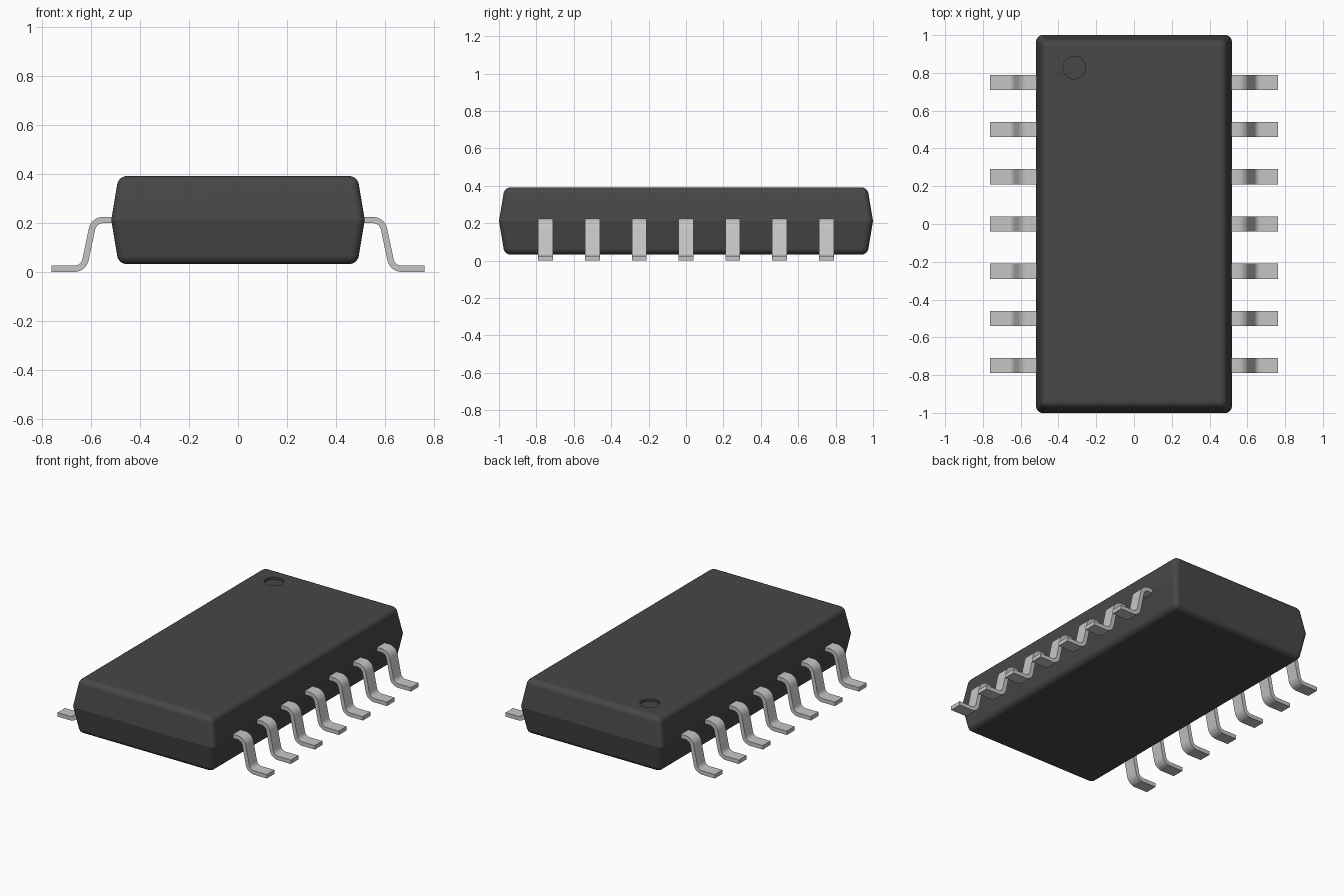
import bpy, bmesh, math
from mathutils import Vector

cube = bpy.data.objects.get("Cube")
if cube:
    bpy.data.objects.remove(cube, do_unlink=True)


def material(name, rgb, rough):
    m = bpy.data.materials.new(name)
    m.use_nodes = True
    m.diffuse_color = (*rgb, 1)
    bsdf = next(n for n in m.node_tree.nodes if n.type == 'BSDF_PRINCIPLED')
    bsdf.inputs["Base Color"].default_value = (*rgb, 1)
    bsdf.inputs["Roughness"].default_value = rough
    return m


def add_object(name, bm, mat):
    bmesh.ops.recalc_face_normals(bm, faces=bm.faces)
    me = bpy.data.meshes.new(name)
    bm.to_mesh(me)
    bm.free()
    me.materials.append(mat)
    ob = bpy.data.objects.new(name, me)
    bpy.context.collection.objects.link(ob)
    return ob


def activate(ob):
    bpy.ops.object.select_all(action='DESELECT')
    ob.select_set(True)
    bpy.context.view_layer.objects.active = ob


def smooth(ob):
    activate(ob)
    bpy.ops.object.shade_smooth_by_angle(angle=math.radians(15))


def loft(rings):
    """Skin a list of four-point rings and cap both ends."""
    bm = bmesh.new()
    vs = [[bm.verts.new(p) for p in ring] for ring in rings]
    for a, b in zip(vs, vs[1:]):
        for i in range(4):
            j = (i + 1) % 4
            bm.faces.new((a[i], a[j], b[j], b[i]))
    bm.faces.new(vs[0])
    bm.faces.new(vs[-1])
    return bm


black = material("black_plastic", (0.063, 0.063, 0.063), 0.7)
metal = material("tinned_metal", (0.56, 0.56, 0.56), 0.5)

# Body: widest at mid height, tapering to top and bottom, rounded edges
Z_MID, Z_TOP, Z_BOTTOM = 0.212, 0.392, 0.032
rings = []
for z, taper in ((Z_BOTTOM, 0.03), (Z_MID, 0), (Z_TOP, 0.03)):
    x, y = 0.518 - taper, 1.0 - taper
    rings.append([(-x, -y, z), (x, -y, z), (x, y, z), (-x, y, z)])
bm = loft(rings)
ridge = [e for e in bm.edges if all(abs(v.co.z - Z_MID) < 1e-4 for v in e.verts)]
bmesh.ops.bevel(bm, geom=[e for e in bm.edges if e not in ridge], offset=0.033,
                offset_type='OFFSET', segments=8, profile=0.5, affect='EDGES')
body = add_object("body", bm, black)

# Round shallow recess marking the first pin
bm = bmesh.new()
bmesh.ops.create_cone(bm, cap_ends=True, segments=48, radius1=0.06, radius2=0.06, depth=0.04)
cutter = add_object("marker_cutter", bm, black)
cutter.location = (-0.316, 0.828, Z_TOP + 0.004)
cutter.hide_render = True
activate(body)
cut = body.modifiers.new("marker_recess", 'BOOLEAN')
cut.operation, cut.solver, cut.object = 'DIFFERENCE', 'EXACT', cutter
bpy.ops.object.modifier_apply(modifier=cut.name)
bpy.data.objects.remove(cutter, do_unlink=True)
smooth(body)
body.modifiers.new("even_shading", 'WEIGHTED_NORMAL').keep_sharp = True


def fillet(points, radius, steps=8):
    """Round the inner corners of a polyline; return (point, tangent) pairs."""
    pts = [Vector(p) for p in points]
    out = [(pts[0], (pts[1] - pts[0]).normalized())]
    for a, b, c in zip(pts, pts[1:], pts[2:]):
        d1, d2 = (b - a).normalized(), (c - b).normalized()
        turn = d1.angle_signed(d2)      # positive is clockwise
        start = b - d1 * radius * math.tan(abs(turn) / 2)
        sign = -1 if turn > 0 else 1    # counter-clockwise is +1
        centre = start + Vector((-d1.y, d1.x)) * sign * radius
        for i in range(steps + 1):
            t = abs(turn) * sign * i / steps
            co, si = math.cos(t), math.sin(t)
            tan = Vector((d1.x * co - d1.y * si, d1.x * si + d1.y * co))
            out.append((centre - Vector((-tan.y, tan.x)) * sign * radius, tan))
    out.append((pts[-1], (pts[-1] - pts[-2]).normalized()))
    return out


# Gull-wing leads: one bent strip per side, shared along the row
HALF_T, HALF_W = 0.013, 0.04
path = fillet([(0.49, 0.2125), (0.589, 0.2125), (0.631, HALF_T), (0.763, HALF_T)], 0.047)
for side, sx in (("left", 1), ("right", -1)):
    rings = []
    for p, t in path:
        n = Vector((-t.y, t.x)) * HALF_T
        rings.append([(sx * (p.x + s * n.x), w, p.y + s * n.y)
                      for s, w in ((1, -HALF_W), (1, HALF_W), (-1, HALF_W), (-1, -HALF_W))])
    first = add_object(f"lead_{side}_1", loft(rings), metal)
    smooth(first)
    first.location.y = -0.75
    for i in range(1, 7):
        lead = bpy.data.objects.new(f"lead_{side}_{i + 1}", first.data)
        lead.location.y = -0.75 + 0.25 * i
        bpy.context.collection.objects.link(lead)
